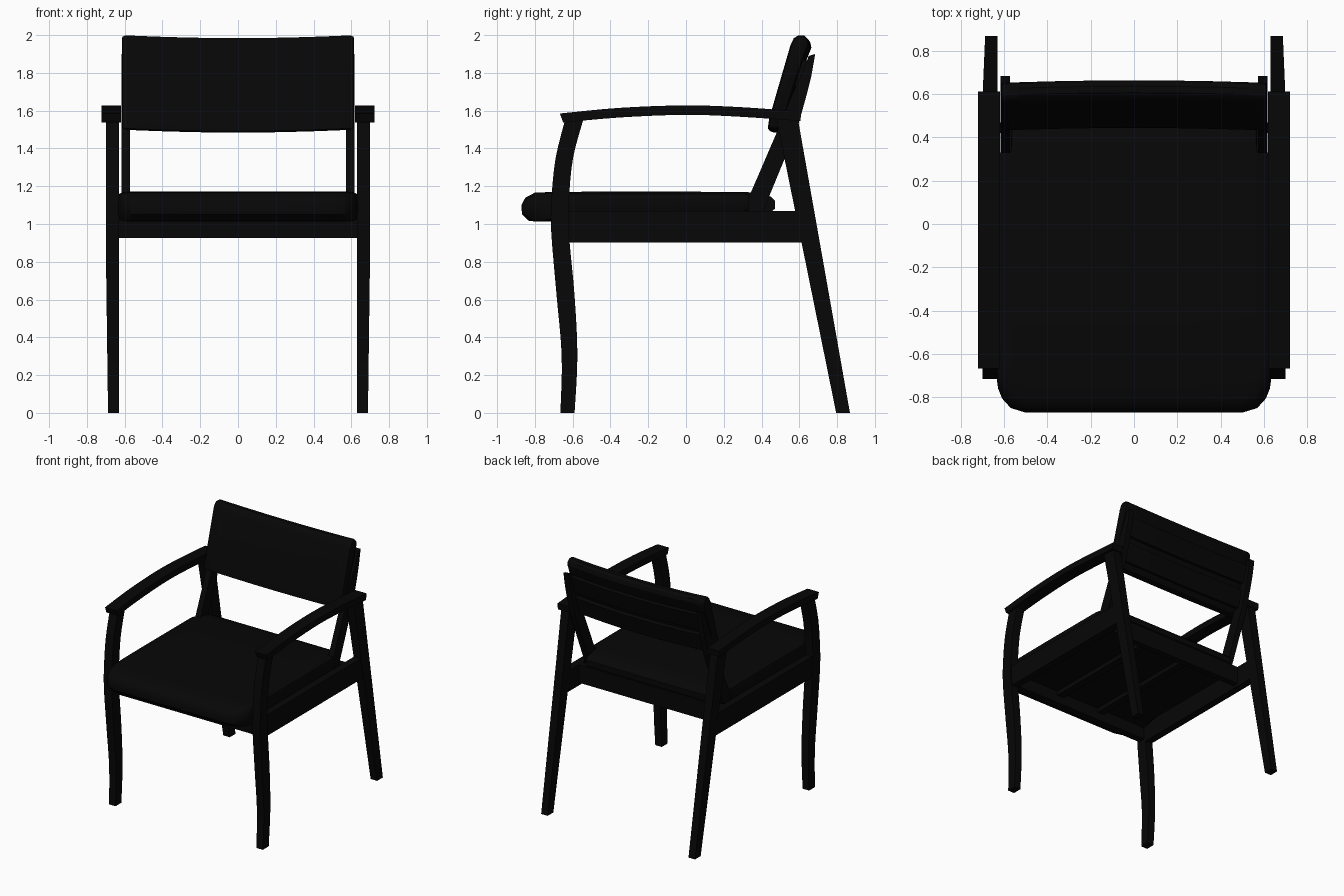
import bpy, bmesh
from mathutils import Vector

if "Cube" in bpy.data.objects:
    bpy.data.objects.remove(bpy.data.objects["Cube"])

black = bpy.data.materials.new("black")
black.diffuse_color = (0.002, 0.002, 0.002, 1)
black.use_nodes = True
black.node_tree.nodes["Principled BSDF"].inputs["Base Color"].default_value = black.diffuse_color


def finish(name, bm):
    bmesh.ops.remove_doubles(bm, verts=bm.verts, dist=0.0005)
    bmesh.ops.recalc_face_normals(bm, faces=bm.faces)
    me = bpy.data.meshes.new(name)
    bm.to_mesh(me)
    bm.free()
    ob = bpy.data.objects.new(name, me)
    bpy.context.collection.objects.link(ob)
    me.materials.append(black)
    bpy.ops.object.select_all(action='DESELECT')
    bpy.context.view_layer.objects.active = ob
    ob.select_set(True)
    bpy.ops.object.shade_smooth_by_angle(angle=0.6)
    return ob


def skin(name, rings):
    """Join a row of equal rings into a closed solid."""
    bm = bmesh.new()
    rows = [[bm.verts.new(p) for p in r] for r in rings]
    n = len(rows[0])
    for a, b in zip(rows, rows[1:]):
        for i in range(n):
            j = (i + 1) % n
            bm.faces.new((a[i], a[j], b[j], b[i]))
    bm.faces.new(rows[0])
    bm.faces.new(rows[-1])
    return finish(name, bm)


def pair(name, profile, x0, x1, taper=0.0):
    """Side profile (y, z) given thickness in x, made on both sides."""
    for side, s in (("right", 1), ("left", -1)):
        skin(f"{name}_{side}", [
            [(s * x0, y, z) for y, z in profile],
            [(s * (x1 - taper * max(0, 1 - z / 0.9)), y, z) for y, z in profile]])


def inset(profile, d):
    """Shrink a counter-clockwise outline by d."""
    out, n = [], len(profile)
    for i in range(n):
        t = Vector(profile[(i + 1) % n]) - Vector(profile[i - 1])
        t.normalize()
        out.append((profile[i][0] - t.y * d, profile[i][1] + t.x * d))
    return out


def band(edge_a, edge_b):
    return edge_a + edge_b[::-1]


def smooth_path(pts, steps=4):
    """Catmull-Rom curve through a few points."""
    p = [Vector(q) for q in [pts[0]] + pts + [pts[-1]]]
    out = []
    for i in range(1, len(p) - 2):
        for k in range(steps):
            t = k / steps
            a, b, c, d = p[i - 1:i + 3]
            v = 0.5 * (2*b + (c - a)*t + (2*a - 5*b + 4*c - d)*t*t
                       + (3*b - a - 3*c + d)*t**3)
            out.append(tuple(v))
    return out + [tuple(pts[-1])]


def bar(name, x, y0, y1, z0, z1):
    skin(name, [[(sx, y0, z0), (sx, y1, z0), (sx, y1, z1), (sx, y0, z1)] for sx in x])


# Front legs: gentle S curve
pair("front_leg", band(
    smooth_path([(-.665, 0), (-.658, .3), (-.685, .62), (-.713, .95), (-.713, 1.12), (-.69, 1.35), (-.635, 1.57)]),
    smooth_path([(-.59, 0), (-.575, .3), (-.59, .62), (-.62, .95), (-.62, 1.12), (-.598, 1.35), (-.54, 1.565)])),
    .63, .70, .012)

# Rear legs: straight, raked
pair("rear_leg", [(.795, 0), (.868, 0), (.59, 1.57), (.475, 1.575)], .63, .70, .012)

# Armrests: shallow arch
pair("armrest", band(
    smooth_path([(-.65, 1.537), (-.35, 1.564), (0, 1.578), (.3, 1.567), (.605, 1.545)]),
    smooth_path([(-.668, 1.585), (-.35, 1.615), (0, 1.628), (.3, 1.618), (.612, 1.595)])),
    .62, .722)

# Back posts: lean back then bend upward
pair("back_post", band(
    [(.29, 1.04), (.345, 1.17), (.5, 1.53), (.56, 1.68), (.615, 1.8), (.65, 1.89)],
    [(.395, 1.04), (.45, 1.17), (.59, 1.51), (.635, 1.67), (.663, 1.78), (.684, 1.9)]),
    .572, .618)

# Seat frame
pair("side_rail", [(-.66, .902), (.64, .902), (.64, 1.07), (-.66, 1.07)], .63, .69)
bar("front_rail", (-.64, .64), -.69, -.63, .925, 1.04)
bar("rear_rail", (-.64, .64), .42, .47, .925, 1.07)
for i, x in enumerate((-.2, .2)):
    bar(f"seat_bearer_{i}", (x - .03, x + .03), -.64, .43, .99, 1.03)
bar("seat_board", (-.6, .6), -.64, .45, 1.025, 1.06)

# Seat cushion: rolled nose, rounded front corners, notched for the posts
seat = [(-.83, 1.015), (-.7, 1.012), (-.62, 1.03), (-.5, 1.045), (.3, 1.055), (.45, 1.065), (.47, 1.08),
        (.47, 1.125), (.45, 1.145), (.38, 1.165), (.3, 1.17), (-.3, 1.172), (-.7, 1.17), (-.8, 1.166),
        (-.85, 1.14), (-.872, 1.1), (-.868, 1.05)]
half = [(.635, .03, .13, .33), (.628, .012, .10, .33), (.61, .003, .063, .33), (.57, 0, .022, .33),
        (.565, 0, .02, .47), (.5, 0, 0, .47), (.25, 0, 0, .47)]
rings = []
for x, d, front, back in [(-h[0],) + h[1:] for h in half] + half[::-1]:
    rings.append([(x, min(y + front * min(1, max(0, (-.3 - y) / .4)), back), z)
                  for y, z in inset(seat, d)])
skin("seat_cushion", rings)

# Back cushion and rails: bowed backwards in the middle
XS = [1, .993, .97, .85, .6, .3, 0]


def bowed(name, profile, width, edge=(0, 0, 0)):
    rings = []
    for x in [-v for v in XS] + XS[-2::-1]:
        k = XS.index(abs(x))
        bow = 1 - x * x
        rings.append([(x * width, y + .012 * bow, z - .016 * bow)
                      for y, z in inset(profile, edge[k] if k < 3 else 0)])
    skin(name, rings)


bowed("back_cushion",
      [(.432, 1.508), (.452, 1.5), (.49, 1.503), (.515, 1.53), (.565, 1.7), (.632, 1.9), (.652, 1.95),
       (.645, 1.98), (.625, 1.998), (.595, 2.0), (.57, 1.985), (.553, 1.95), (.492, 1.74), (.44, 1.56)],
      .615, (.02, .008, 0))
for name, z0, z1 in (("lower_back_rail", 1.54, 1.68), ("upper_back_rail", 1.73, 1.87)):
    line = lambda z: .51 + (z - 1.5) * .31
    bowed(name, [(line(z0) - .01, z0), (line(z0) + .025, z0 - .008),
                 (line(z1) + .025, z1 - .008), (line(z1) - .01, z1)], .6)
